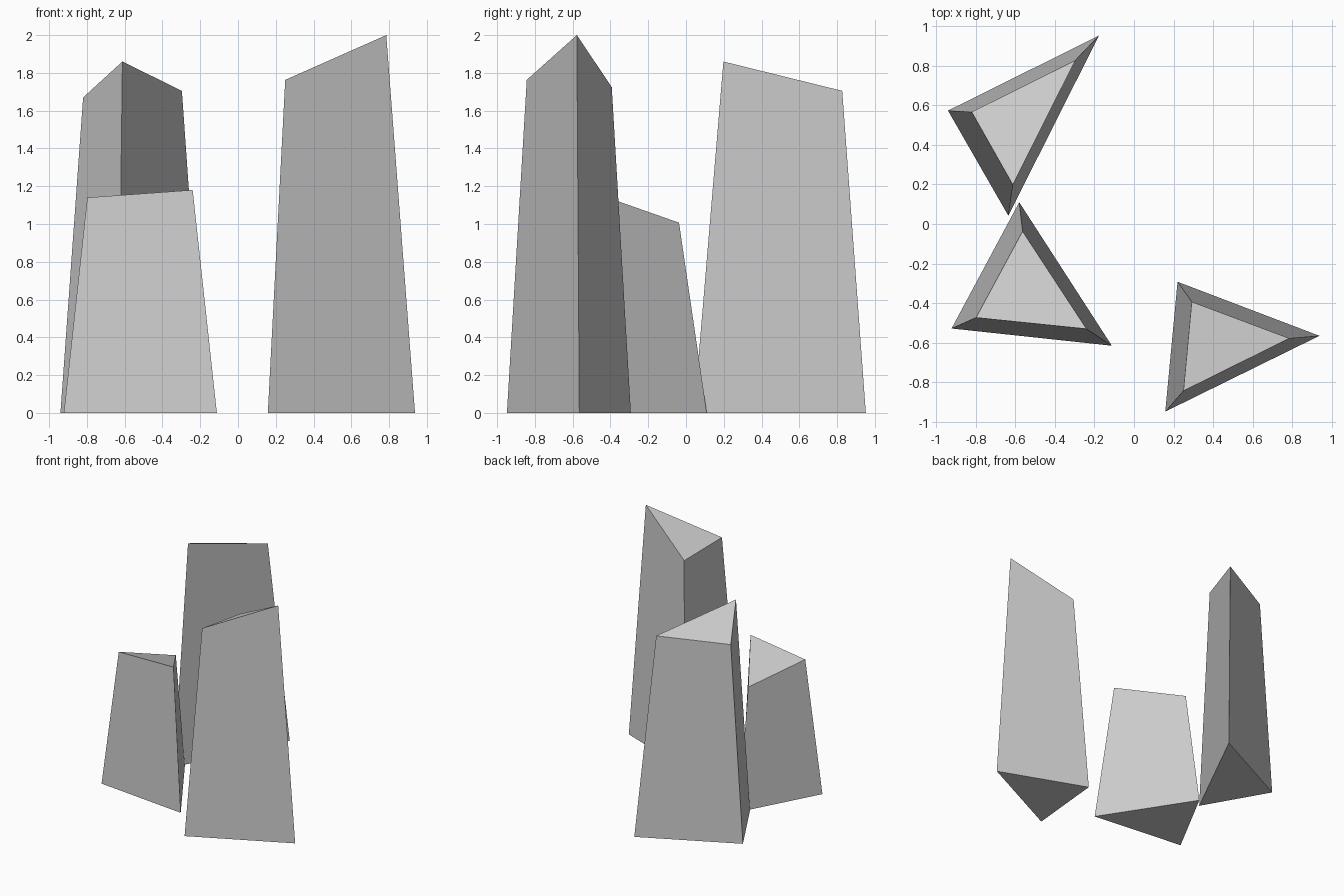
import bpy, bmesh

if "Cube" in bpy.data.objects:
    bpy.data.objects.remove(bpy.data.objects["Cube"])


def crystal_column(name, base, top):
    """Tapered three-sided column from a base outline and a slanted top outline."""
    bm = bmesh.new()
    low = [bm.verts.new((x, y, 0)) for x, y in base]
    high = [bm.verts.new(p) for p in top]
    bm.faces.new(low[::-1])
    bm.faces.new(high)
    n = len(low)
    for i in range(n):
        j = (i + 1) % n
        bm.faces.new((low[i], low[j], high[j], high[i]))
    bmesh.ops.recalc_face_normals(bm, faces=bm.faces[:])
    mesh = bpy.data.meshes.new(name)
    bm.to_mesh(mesh)
    bm.free()
    obj = bpy.data.objects.new(name, mesh)
    bpy.context.collection.objects.link(obj)
    return obj


# Medium column at the back left
crystal_column("back_column",
               [(-0.94, 0.573), (-0.635, 0.042), (-0.177, 0.952)],
               [(-0.82, 0.566, 1.67), (-0.612, 0.198, 1.86), (-0.297, 0.827, 1.705)])

# Short column at the front left
crystal_column("short_column",
               [(-0.922, -0.528), (-0.112, -0.615), (-0.58, 0.11)],
               [(-0.798, -0.473, 1.14), (-0.24, -0.53, 1.18), (-0.563, -0.037, 1.007)])

# Tall column at the front right
crystal_column("tall_column",
               [(0.22, -0.292), (0.158, -0.948), (0.937, -0.565)],
               [(0.292, -0.393, 1.725), (0.25, -0.843, 1.763), (0.785, -0.578, 2.0)])
